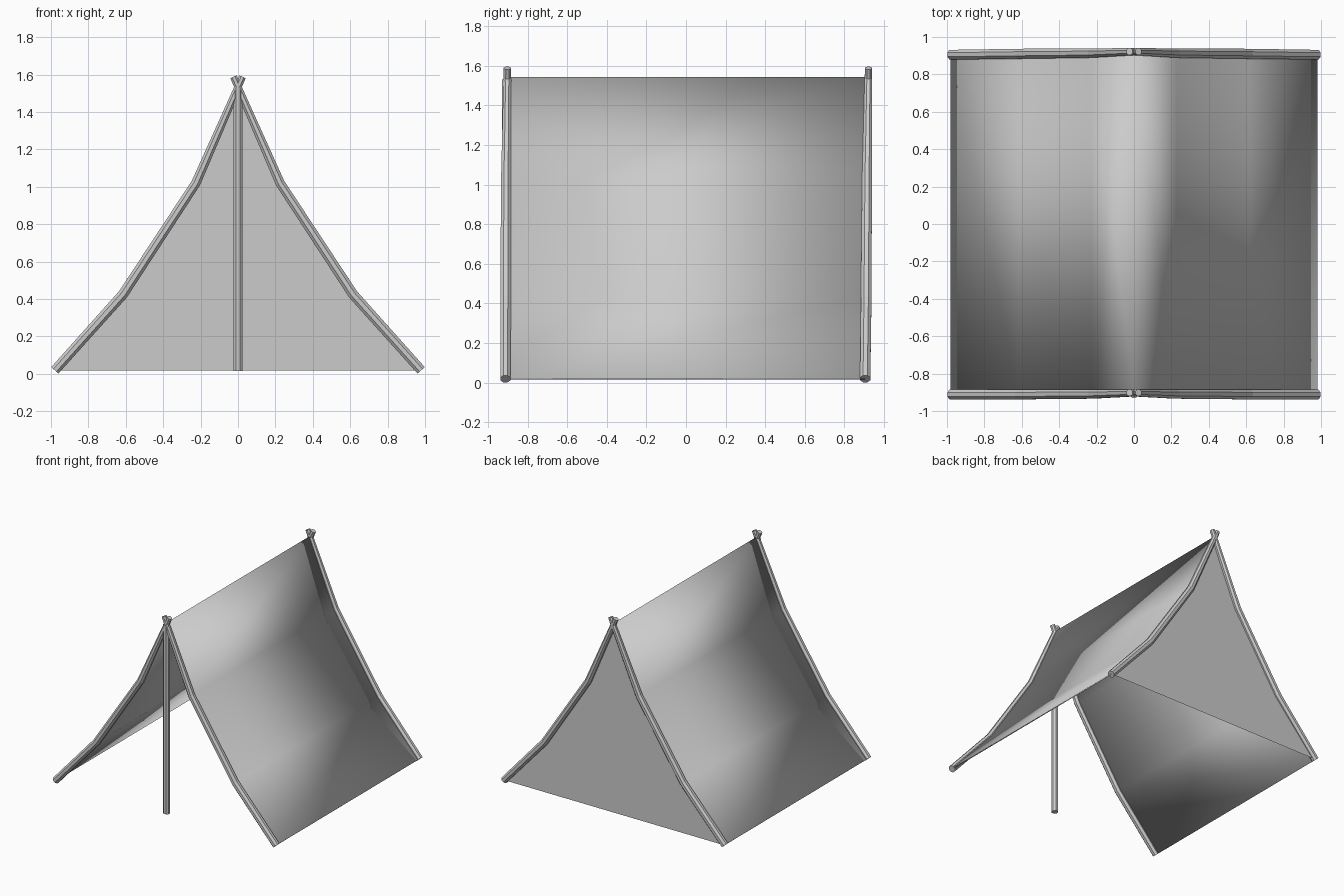
import bpy, bmesh, math
from mathutils import Vector

if "Cube" in bpy.data.objects:
    bpy.data.objects.remove(bpy.data.objects["Cube"])

# Half profile of the tent, from the ground up to the ridge (x, z)
PROFILE = [(0.979, 0.019), (0.615, 0.425), (0.225, 1.02), (0, 1.54)]


def make_object(name, bm, mirror=False):
    bmesh.ops.recalc_face_normals(bm, faces=bm.faces)
    mesh = bpy.data.meshes.new(name)
    bm.to_mesh(mesh)
    bm.free()
    obj = bpy.data.objects.new(name, mesh)
    bpy.context.collection.objects.link(obj)
    if mirror:
        obj.modifiers.new("Mirror", "MIRROR").use_mirror_merge = False
    return obj


def tube(name, path, radii, sides=8, mirror=False):
    bm = bmesh.new()
    path = [Vector(p) for p in path]
    rings = []
    for i, (p, r) in enumerate(zip(path, radii)):
        t = (path[min(i + 1, len(path) - 1)] - path[max(i - 1, 0)]).normalized()
        u = Vector((0, 1, 0)).cross(t).normalized()
        v = t.cross(u)
        angles = [math.tau * (k + 0.5) / sides for k in range(sides)]
        rings.append([bm.verts.new(p + r * (u * math.cos(a) + v * math.sin(a)))
                      for a in angles])
    for a, b in zip(rings, rings[1:]):
        for k in range(sides):
            n = (k + 1) % sides
            bm.faces.new((a[k], a[n], b[n], b[k]))
    bm.faces.new(rings[0])
    bm.faces.new(rings[-1])
    return make_object(name, bm, mirror)


# Bent crossing poles at both ends, tapering towards the tips
pole_xz = PROFILE[:3] + [(-0.024, 1.588)]
radii = [0.028, 0.029, 0.027, 0.02]
for name, ys in (("front_poles", (-0.912, -0.911, -0.909, -0.902)),
                 ("back_poles", (0.905, 0.91, 0.914, 0.922))):
    tube(name, [(x, y, z) for (x, z), y in zip(pole_xz, ys)], radii, mirror=True)

# Upright pole in the front opening
tube("centre_pole", [(0, -0.905, 0.015), (0, -0.905, 1.53)], [0.026, 0.026])

# Canvas roof draped over the ridge
outline = PROFILE + [(-x, z) for x, z in PROFILE[-2::-1]]
bm = bmesh.new()
front = [bm.verts.new((x, -0.908, z)) for x, z in outline]
back = [bm.verts.new((x, 0.912, z)) for x, z in outline]
for i in range(len(outline) - 1):
    bm.faces.new((front[i], front[i + 1], back[i + 1], back[i]))
roof = make_object("canvas_roof", bm)
solid = roof.modifiers.new("Thickness", "SOLIDIFY")
solid.thickness = 0.008
solid.offset = 0
bpy.context.view_layer.objects.active = roof
roof.select_set(True)
bpy.ops.object.shade_smooth_by_angle(angle=math.radians(30))

# Canvas panel closing the back
bm = bmesh.new()
bm.faces.new([bm.verts.new((x, 0.91, z)) for x, z in outline])
make_object("canvas_back", bm)
